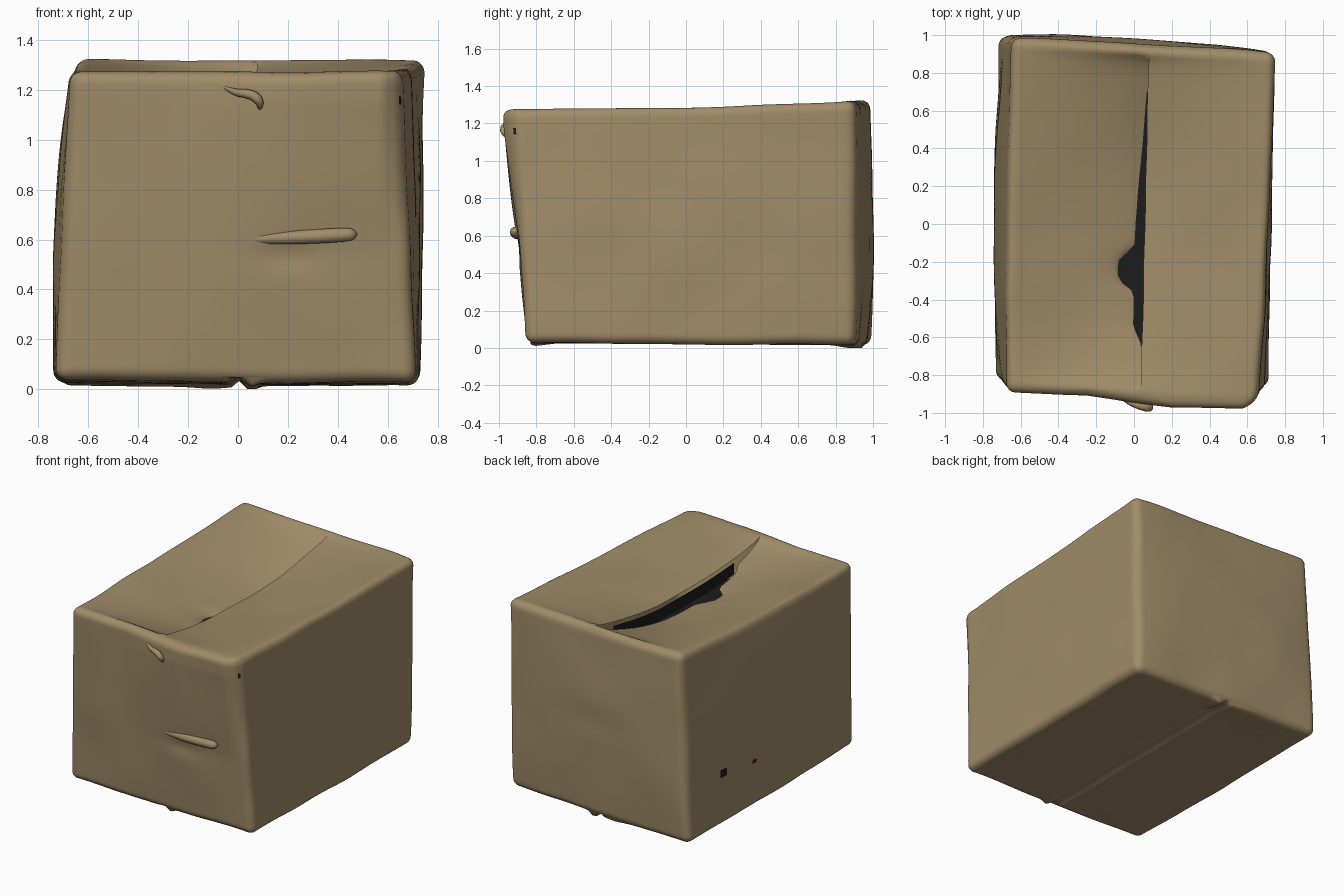
import bpy, bmesh, math
from mathutils import Vector, noise

if "Cube" in bpy.data.objects:
    bpy.data.objects.remove(bpy.data.objects["Cube"])


def material(name, rgb):
    m = bpy.data.materials.new(name)
    m.diffuse_color = (*rgb, 1)
    m.use_nodes = True
    m.node_tree.nodes["Principled BSDF"].inputs["Base Color"].default_value = m.diffuse_color
    return m


CARD = material("cardboard", (0.352, 0.262, 0.140))
DARK = material("dark_inside", (0.012, 0.012, 0.013))


def add_object(name, mesh, *mats):
    for m in mats:
        mesh.materials.append(m)
    ob = bpy.data.objects.new(name, mesh)
    bpy.context.collection.objects.link(ob)
    return ob


# Skewed box corners, keyed by sign of x, y, z
CORNERS = {
    (-1, -1, -1): (-0.735, -0.82, 0.035), (1, -1, -1): (0.71, -0.855, 0.025),
    (-1, 1, -1): (-0.715, 0.99, 0.015), (1, 1, -1): (0.73, 0.90, 0.015),
    (-1, -1, 1): (-0.675, -0.89, 1.27), (1, -1, 1): (0.66, -0.93, 1.28),
    (-1, 1, 1): (-0.645, 0.985, 1.32), (1, 1, 1): (0.75, 0.90, 1.318),
}
HALF = Vector((0.71, 0.95, 0.635))
ROUND = 0.05


def skew(p):
    """Map a point of the unit cube into the skewed, slightly bulging box."""
    out = Vector()
    for s, c in CORNERS.items():
        k = 1
        for i in range(3):
            k *= (1 + s[i] * p[i]) / 2
        out += Vector(c) * k
    cu, cv, cw = (max(0, math.cos(t * math.pi / 2)) for t in p)
    out.x += p.x * cv * (0.3 + cw) * (0.034 if p.x < 0 else 0.01)
    out.y += p.y * (0.3 + cw) * (0.022 * cu if p.y < 0 else 0.03 * cu ** 0.5)
    out.z -= 0.008 * cv * max(0, p.z)
    return out


def rounded(p):
    """Round the edges of the unit cube."""
    q = Vector([a * b for a, b in zip(p, HALF)])
    c = Vector([max(-h + ROUND, min(h - ROUND, a)) for a, h in zip(q, HALF)])
    d = q - c
    if d.length > 1e-9:
        q = c + d.normalized() * ROUND
    return Vector([a / h for a, h in zip(q, HALF)])


def bump(a, b, width, power=2):
    return math.exp(-abs((a - b) / width) ** power)


def ramp(a, lo, hi):
    return max(0.0, min(1.0, (a - lo) / (hi - lo)))


# Box body: dense cube, seam split on top
bm = bmesh.new()
bmesh.ops.create_cube(bm, size=2)
bmesh.ops.subdivide_edges(bm, edges=bm.edges[:], cuts=59, use_grid_fill=True)
for v in bm.verts:
    v.co = Vector([0.6 * math.sin(t * math.pi / 2) + 0.4 * t for t in v.co])
seam = [e for e in bm.edges if all(
    abs(v.co.x) < 1e-4 and v.co.z > 0.999 and abs(v.co.y) < 0.95 for v in e.verts)]
bmesh.ops.split_edges(bm, edges=seam)

sides = {v: sum(f.calc_center_median().x for f in v.link_faces) for v in bm.verts}
flap_edge = []

for v in bm.verts:
    p = v.co.copy()
    co = skew(rounded(p))
    co += noise.noise_vector(co * 2.6) * 0.009
    near = 1 - abs(p.x)
    y = co.y
    # Top flaps: the right one overlaps the sunken, torn left one
    if p.z > 0.999:
        fade = max(0, math.cos(max(-1, min(1, p.y / 0.94)) * math.pi / 2)) ** 0.6
        co.x += (0.035 - 0.005 * p.y) * near
        if sides[v] < -1e-4:
            gap = 0.048 * ramp(-y, -0.72, 0.0) * ramp(y, -0.64, -0.54)
            co.z -= 0.2 * fade * near
            co.x -= (gap + 0.085 * bump(y, -0.24, 0.095, 4)) * near ** 6
        elif sides[v] > 1e-4:
            co.z -= 0.1 * fade * near
            if abs(p.x) < 1e-4 and -0.6 < y < 0.7:
                flap_edge.append(co)
    # Bottom flaps: a groove along the middle and small end tabs
    if p.z < -0.999:
        co.z += 0.035 * max(0, 1 - abs(p.x - 0.01) / 0.05)
        tab = 0.04 if p.y > 0 else 0.022
        co.z -= tab * bump(co.x, 0.05, 0.03) * max(0, abs(p.y) * 5 - 4)
        co.z -= 0.015 * bump(co.x, -0.1, 0.1) * max(0, p.y * 5 - 4)
    # Overhanging lip at the upper front
    lip = ramp(co.x, -0.25, 0.2) * ramp(-co.x, -0.66, -0.58) * ramp(co.z, 0.55, 1.15)
    co.y -= 0.05 * lip * ramp(-p.y, 0.9, 0.98)
    # Front and back dents
    if p.y < -0.999:
        co.y += 0.012 * bump(co.x, 0.2, 0.12) * bump(co.z, 0.53, 0.05)
    if p.y > 0.999:
        co.y -= 0.007 * bump(co.x, 0.05, 0.25) * bump(co.z, 0.68, 0.1)
    co.z = max(0, co.z)
    v.co = co

for f in bm.faces:
    f.smooth = True


# Small punctures: the faces round the nearest vertex, or only the nearest face
def nearest(items, spot, where):
    return min(items, key=lambda i: (where(i) - Vector(spot)).length)


for spot in ((-0.74, 0.63, 0.385), (0.66, -0.92, 1.16)):
    for f in nearest(bm.verts, spot, lambda v: v.co).link_faces:
        f.material_index = 1
nearest(bm.faces, (-0.74, 0.295, 0.36), lambda f: f.calc_center_median()).material_index = 1
mesh = bpy.data.meshes.new("box_body")
bm.to_mesh(mesh)
bm.free()
add_object("box_body", mesh, CARD, DARK)


def strip(name, pairs):
    """Dark sheet between two rails."""
    bm = bmesh.new()
    rows = [[bm.verts.new(c) for c in pair] for pair in pairs]
    for a, b in zip(rows, rows[1:]):
        bm.faces.new((a[0], b[0], b[1], a[1]))
    mesh = bpy.data.meshes.new(name)
    bm.to_mesh(mesh)
    bm.free()
    add_object(name, mesh, DARK)


# Dark inside seen through the torn top, and below the raised flap edge
strip("inside_shadow", [((-0.16, -0.64, 1.04), (0.12, -0.64, 1.04)),
                        ((-0.14, 0.7, 1.06), (0.14, 0.7, 1.06))])
flap_edge.sort(key=lambda c: c.y)
strip("flap_shadow", [(c + Vector((0.003, 0, -0.03)), c + Vector((0.003, 0, -0.11)))
                      for c in flap_edge])


def fold(name, points):
    """Tapered raised fold; each point is x, y, z, radius."""
    cu = bpy.data.curves.new(name, "CURVE")
    cu.dimensions = "3D"
    cu.bevel_depth = 1
    cu.bevel_resolution = 3
    cu.resolution_u = 6
    cu.use_fill_caps = True
    sp = cu.splines.new("NURBS")
    sp.points.add(len(points) - 1)
    sp.use_endpoint_u = True
    sp.order_u = 3
    for pt, (x, y, z, r) in zip(sp.points, points):
        pt.co = (x, y, z, 1)
        pt.radius = r
    tmp = bpy.data.objects.new("helper", cu)
    bpy.context.collection.objects.link(tmp)
    mesh = bpy.data.meshes.new_from_object(
        tmp.evaluated_get(bpy.context.evaluated_depsgraph_get()))
    bpy.data.objects.remove(tmp)
    mesh.name = name
    mesh.materials.clear()
    for f in mesh.polygons:
        f.use_smooth = True
    add_object(name, mesh, CARD)


# Raised creases on the front
fold("front_crease", [(0.02, -0.88, 0.6, 0.015), (0.15, -0.896, 0.605, 0.026),
                      (0.3, -0.908, 0.612, 0.03), (0.44, -0.914, 0.62, 0.03),
                      (0.47, -0.914, 0.622, 0.02), (0.478, -0.914, 0.622, 0.002)])
fold("front_tape_loop", [(-0.06, -0.93, 1.215, 0.004), (-0.02, -0.95, 1.19, 0.014),
                         (0.05, -0.97, 1.185, 0.02), (0.085, -0.977, 1.16, 0.02),
                         (0.09, -0.96, 1.13, 0.01), (0.085, -0.935, 1.115, 0.002)])
